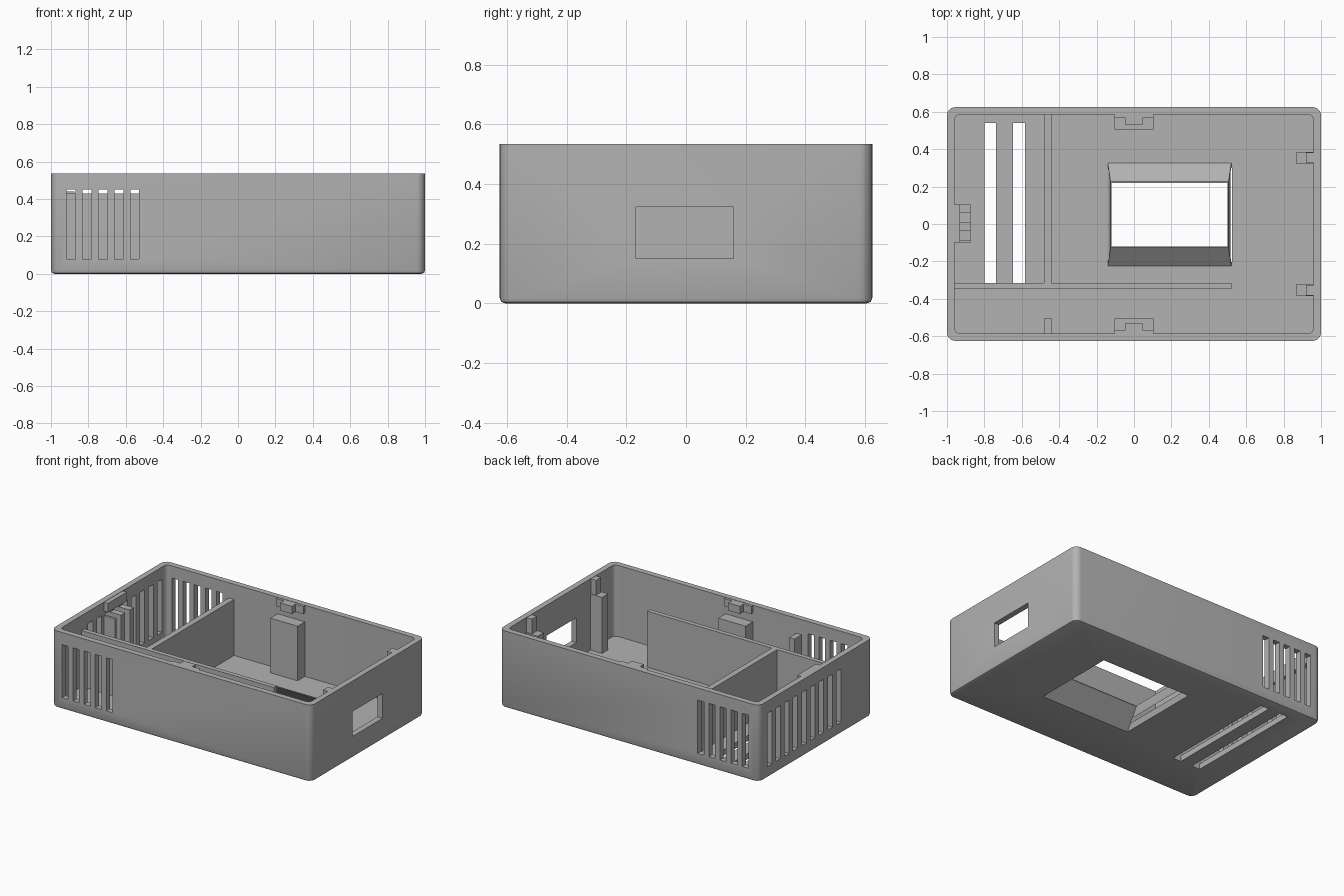
import bpy, bmesh, math

cube = bpy.data.objects.get("Cube")
if cube:
    bpy.data.objects.remove(cube, do_unlink=True)

grey = bpy.data.materials.new("plain_grey")
grey.use_nodes = True
colour = (0.45, 0.45, 0.45, 1)
grey.diffuse_color = colour
grey.node_tree.nodes["Principled BSDF"].inputs["Base Color"].default_value = colour

L, W, H = 1.0, 0.625, 0.535      # half length, half width, height
WALL, FLOOR, RIB = 0.04, 0.04, 0.43


def add(name, bm):
    bmesh.ops.recalc_face_normals(bm, faces=bm.faces)
    me = bpy.data.meshes.new(name)
    bm.to_mesh(me)
    bm.free()
    me.materials.append(grey)
    ob = bpy.data.objects.new(name, me)
    bpy.context.collection.objects.link(ob)
    return ob


def loft(name, loops):
    """Closed solid through a stack of matching loops."""
    bm = bmesh.new()
    rings = [[bm.verts.new(p) for p in loop] for loop in loops]
    n = len(rings[0])
    bm.faces.new(rings[0])
    bm.faces.new(rings[-1])
    for a, b in zip(rings, rings[1:]):
        for i in range(n):
            j = (i + 1) % n
            bm.faces.new((a[i], a[j], b[j], b[i]))
    return add(name, bm)


def rect(x0, x1, y0, y1, z):
    return [(x0, y0, z), (x1, y0, z), (x1, y1, z), (x0, y1, z)]


def box(name, x0, x1, y0, y1, z0, z1):
    return loft(name, [rect(x0, x1, y0, y1, z) for z in (z0, z1)])


def rounded(hx, hy, r, z, steps=6):
    pts = []
    for k, (sx, sy) in enumerate(((1, 1), (-1, 1), (-1, -1), (1, -1))):
        for i in range(steps + 1):
            a = math.pi / 2 * (k + i / steps)
            pts.append((sx * (hx - r) + r * math.cos(a),
                        sy * (hy - r) + r * math.sin(a), z))
    return pts


def boolean(target, others, operation="DIFFERENCE"):
    bpy.context.view_layer.objects.active = target
    for other in others:
        mod = target.modifiers.new("cut", "BOOLEAN")
        mod.operation, mod.solver, mod.object = operation, "EXACT", other
        bpy.ops.object.modifier_apply(modifier=mod.name)
    for other in others:
        bpy.data.objects.remove(other, do_unlink=True)


# Tray with softened bottom edge
tray = loft("tray", [rounded(L - e, W - e, 0.045 - e, z)
                     for e, z in ((0.018, 0), (0.005, 0.005), (0, 0.018), (0, H))])
boolean(tray, [loft("hollow", [rounded(L - WALL, W - WALL, 0.03, z) for z in (FLOOR, 1)])])

# Raised funnel around the screen opening
frame = loft("funnel", [rect(-0.14, 0.52, -0.225, 0.325, 0.01),
                        rect(-0.14, 0.52, -0.225, 0.325, FLOOR),
                        rect(-0.125, 0.505, -0.126, 0.226, 0.12)])
boolean(tray, [frame], "UNION")
boolean(tray, [loft("opening", [rect(-0.155, 0.535, -0.25, 0.345, -0.001),
                                rect(-0.12, 0.5, -0.12, 0.22, 0.115),
                                rect(-0.12, 0.5, -0.12, 0.22, 0.2)])])

# Vents and side window
long_vents = [box("vent", x, x + 0.048, y - 0.06, y + 0.06, 0.08, 0.45)
              for x in [-0.918 + 0.0855 * i for i in range(5)] for y in (-W, W)]
floor_vents = [box("vent", x, x + 0.063, -0.315, 0.54, -0.1, 0.1) for x in (-0.8, -0.646)]
window = box("window", 0.9, 1.1, -0.167, 0.16, 0.15, 0.323)


def end_vents():
    return [box("vent", -1.1, -0.85, y - 0.025, y + 0.025, 0.08, 0.45)
            for y in [0.51 - 0.095 * i for i in range(9)]]


boolean(tray, long_vents + floor_vents + [window] + end_vents())

# Inner partitions
box("long_partition", -0.97, 0.52, -0.347, -0.315, 0.03, RIB)
box("cross_partition", -0.48, -0.44, -0.32, 0.595, 0.03, RIB)
box("partition_stub", -0.48, -0.44, -0.595, -0.505, 0.03, RIB)

# Posts and lid catches on the long walls
for side, s in (("back", 1), ("front", -1)):
    def wall_box(name, hx, inner, outer, z0, z1):
        y0, y1 = sorted((s * inner, s * outer))
        return box(f"{side}_{name}", -hx, hx, y0, y1, z0, z1)
    wall_box("post", 0.105, 0.505, 0.6, 0.03, 0.42)
    wall_box("catch", 0.105, 0.568, 0.6, 0.48, H - 0.002)
    wall_box("catch_tongue", 0.045, 0.528, 0.575, 0.48, H - 0.002)

# Posts on the window end
for side, y in (("back", 0.353), ("front", -0.353)):
    box(f"{side}_end_post", 0.87, 0.97, y - 0.033, y + 0.033, 0.03, RIB)
    box(f"{side}_end_catch", 0.92, 0.97, y - 0.028, y + 0.028, RIB - 0.01, H - 0.002)

# Vented post and catch on the opposite end
comb = box("comb_post", -0.97, -0.875, -0.1, 0.105, 0.03, 0.44)
boolean(comb, end_vents())
box("vent_end_catch", -0.97, -0.93, -0.1, 0.105, 0.47, H - 0.002)

# Smooth only the rounded corners
bpy.ops.object.select_all(action="DESELECT")
tray.select_set(True)
bpy.context.view_layer.objects.active = tray
bpy.ops.object.shade_smooth_by_angle(angle=math.radians(30))
